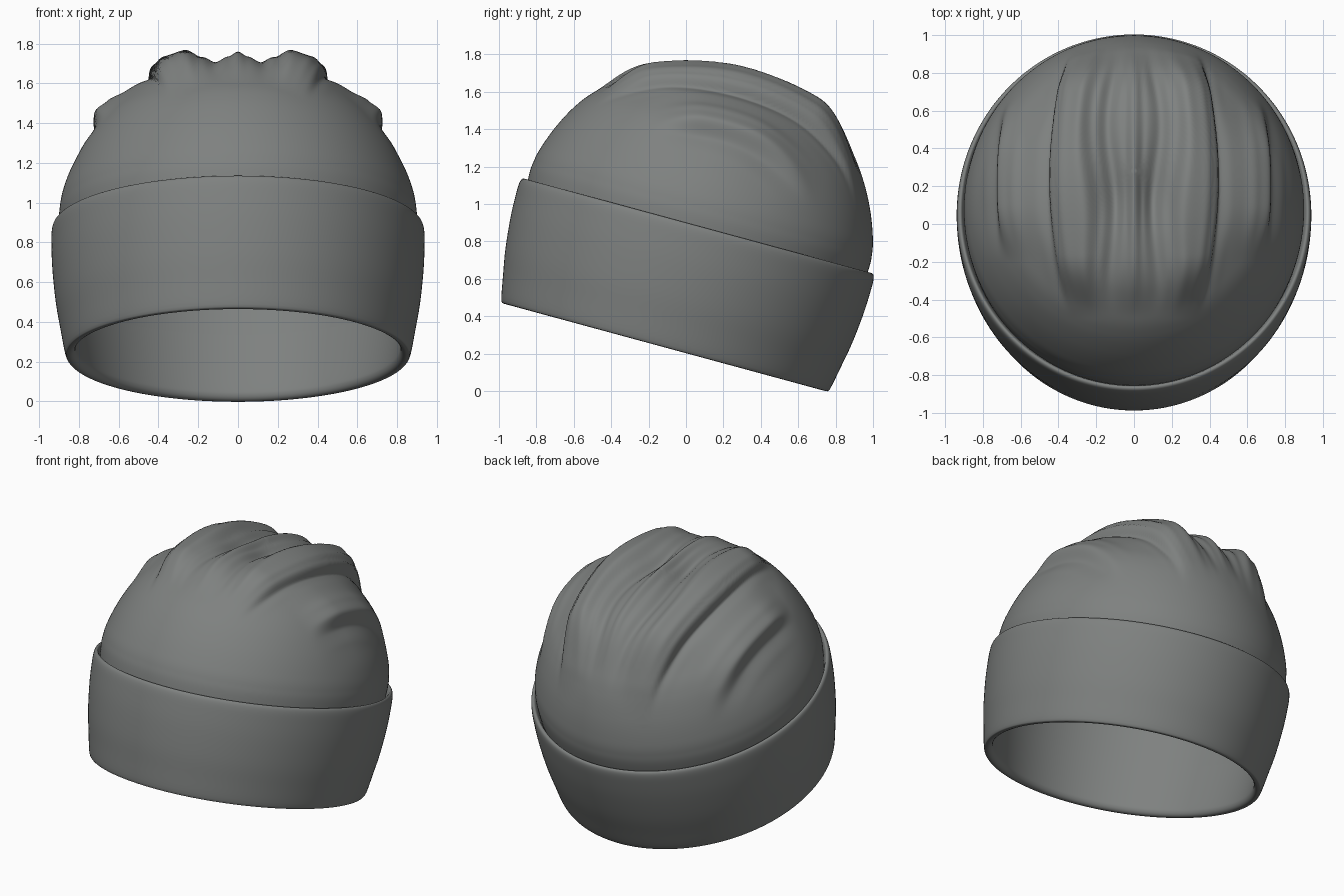
import bpy, bmesh, math
from mathutils import Vector, Matrix

if "Cube" in bpy.data.objects:
    bpy.data.objects.remove(bpy.data.objects["Cube"])

TILT = Matrix.Translation((0, -0.113, 0.234)) @ Matrix.Rotation(-math.radians(15.2), 4, 'X')
XS = 0.955          # the hat is slightly narrower than long
SEG = 224

wool = bpy.data.materials.new("grey wool")
wool.diffuse_color = (0.21, 0.22, 0.215, 1)
wool.use_nodes = True
wool.node_tree.nodes["Principled BSDF"].inputs["Base Color"].default_value = wool.diffuse_color


def smooth_curve(pts, n):
    """Catmull-Rom through profile points, n steps per span."""
    p = [Vector(q) for q in pts]
    p = [2 * p[0] - p[1]] + p + [2 * p[-1] - p[-2]]
    out = []
    for i in range(1, len(p) - 2):
        a, b, c, d = p[i - 1:i + 3]
        for k in range(n):
            t = k / n
            out.append(0.5 * (2 * b + (c - a) * t + (2 * a - 5 * b + 4 * c - d) * t * t
                              + (3 * b - a - 3 * c + d) * t ** 3))
    return out + [p[-2]]


def revolve(name, profile, deform=None):
    """Spin a (radius, height) profile into a tilted oval shell."""
    bm = bmesh.new()
    rings = []
    for r, w in profile:
        if r < 1e-4:
            rings.append([bm.verts.new((0, 0, w))] * SEG)
            continue
        rings.append([bm.verts.new((r * XS * math.cos(2 * math.pi * i / SEG),
                                    r * math.sin(2 * math.pi * i / SEG), w)) for i in range(SEG)])
    for lo, hi in zip(rings, rings[1:]):
        for i in range(SEG):
            j = (i + 1) % SEG
            quad = [lo[i], lo[j], hi[j], hi[i]]
            bm.faces.new(list(dict.fromkeys(quad))).smooth = True
    for v in bm.verts:
        v.co = TILT @ v.co
        if deform:
            v.co = deform(v.co)
    me = bpy.data.meshes.new(name)
    bm.to_mesh(me)
    bm.free()
    me.materials.append(wool)
    ob = bpy.data.objects.new(name, me)
    bpy.context.collection.objects.link(ob)
    return ob


def step(a, b, x):
    t = min(1, max(0, (x - a) / (b - a)))
    return t * t * (3 - 2 * t)


# fold height across the crown, by distance from the centre line
FOLDS = [(0, .075), (.05, .045), (.12, .01), (.2, .055), (.3, .115), (.38, .10), (.43, .07),
         (.485, 0), (.56, .01), (.64, .035), (.69, .045), (.745, -.02), (.8, -.01), (.88, 0)]


def fold_height(a):
    for (x0, h0), (x1, h1) in zip(FOLDS, FOLDS[1:]):
        if a <= x1:
            return h0 + (h1 - h0) * step(x0, x1, a)
    return 0


def gather(co):
    """Push the top of the crown into lengthwise gathered folds."""
    if co.z < 0.95:
        return co
    a, y = abs(co.x), co.y
    a += 0.06 * min(1, a / 0.4) * ((y - 0.2) / 0.55) ** 2      # folds bow outward
    a += 0.04 * step(.1, .35, a) * (1 - step(.5, .6, a))
    a += 0.025 * math.sin(7 * y + 1) * step(0, .15, a) * (1 - step(.25, .4, a))
    outer = step(.5, .56, a)
    inner_env = step(-.5, -.15, y) * (1 - step(.65, .97, y)) * (.72 + .33 * step(-.2, .35, y))
    outer_env = step(-.2, .1, y) * (1 - step(.35, .75, y))
    env = inner_env * (1 - outer) + outer_env * outer
    h = fold_height(a) * env
    # soft pinch in the middle of the crown
    h -= 0.035 * math.exp(-((a - .12) / .12) ** 2 - ((y - .15) / .16) ** 2)
    h += 0.03 * math.exp(-((a - .12) / .13) ** 2 - ((y - .65) / .2) ** 2)
    d = (co - Vector((0, 0.1, 0.55))).normalized()
    co = co + d * h * step(0.95, 1.2, co.z)
    # overhanging lip on the main side folds
    co.x += math.copysign(0.02 * step(.3, .42, a) * (1 - step(.45, .5, a)) * inner_env, co.x)
    return co


# crown, with its lower edge tucked inside the cuff
crown = smooth_curve([(.903, .35), (.94, .66), (.937, .78), (.912, .88),
                      (.865, 1.0), (.80, 1.12), (.72, 1.22), (.58, 1.34), (.42, 1.41),
                      (.22, 1.455), (0, 1.47)], 12)
revolve("crown", crown, gather)

# turned-up cuff: lining, rolled bottom, outer wall and rolled top
cuff = smooth_curve([(.903, .35), (.876, .18), (.858, .06), (.858, .025), (.872, .004), (.894, 0),
                     (.911, .018), (.935, .14), (.96, .28), (.978, .45), (.983, .58), (.981, .645),
                     (.97, .67), (.952, .664), (.93, .6)], 4)
revolve("cuff", cuff)
